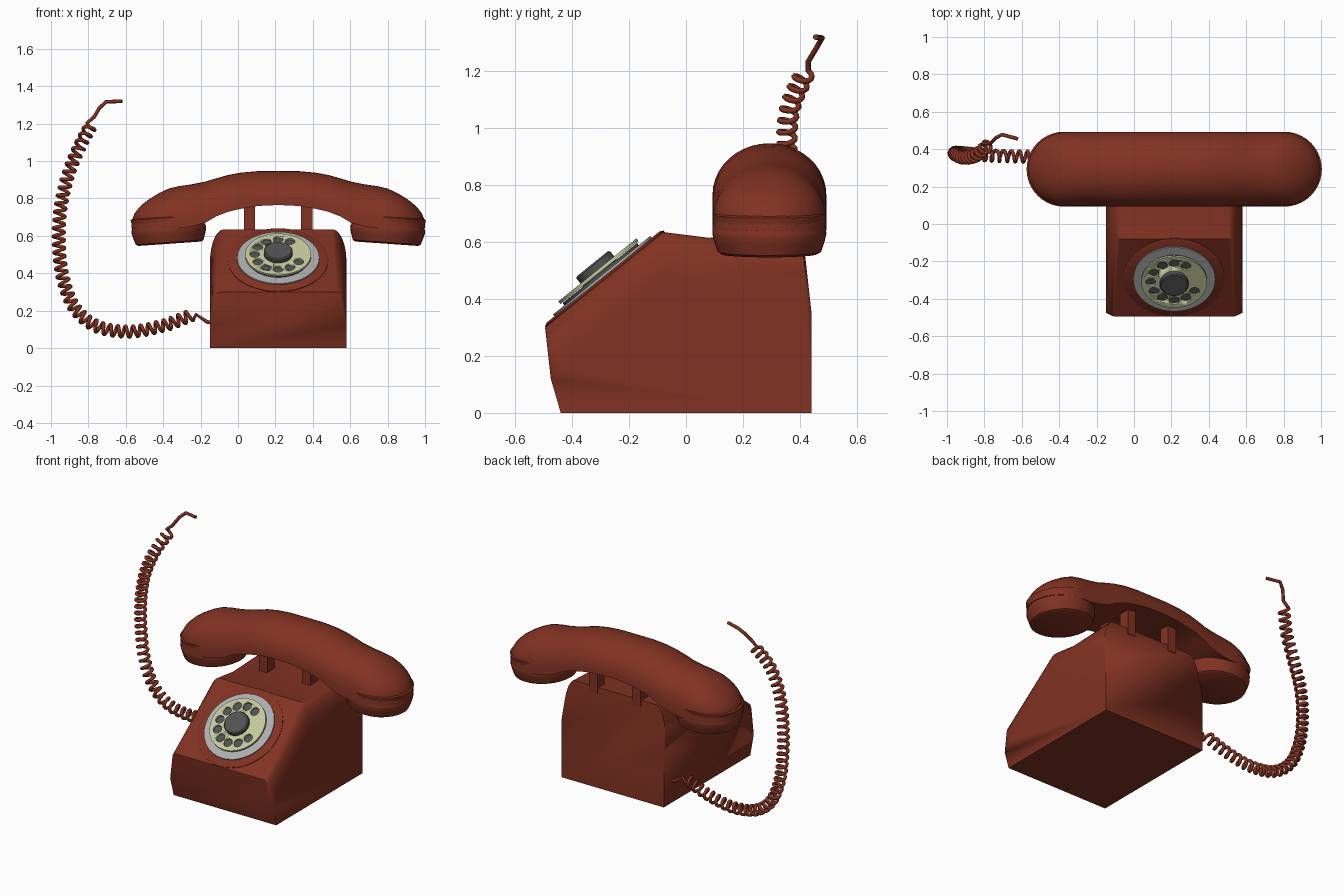
import bpy, bmesh
from math import sin, cos, pi, radians, sqrt, atan2
from mathutils import Matrix, Vector

if "Cube" in bpy.data.objects:
    bpy.data.objects.remove(bpy.data.objects["Cube"])

CX = 0.215          # centre of the phone in x
HY = 0.293          # centre of the handset in y


def material(name, rgb):
    m = bpy.data.materials.new(name)
    m.diffuse_color = (*rgb, 1)
    m.use_nodes = True
    m.node_tree.nodes["Principled BSDF"].inputs["Base Color"].default_value = m.diffuse_color
    return m


RED = material("red_plastic", (0.22, 0.032, 0.016))
CREAM = material("cream_plate", (0.56, 0.59, 0.34))
DARK = material("dark_grey", (0.085, 0.085, 0.085))
SILVER = material("light_grey", (0.42, 0.42, 0.42))


def smooth(ob, angle=35):
    bpy.ops.object.select_all(action='DESELECT')
    ob.select_set(True)
    bpy.context.view_layer.objects.active = ob
    bpy.ops.object.shade_smooth_by_angle(angle=radians(angle))


def loft(name, rings, mat, matrix=Matrix()):
    """Skin closed rings and cap both ends."""
    bm = bmesh.new()
    vs = [[bm.verts.new(matrix @ Vector(p)) for p in r] for r in rings]
    n = len(vs[0])
    for a, b in zip(vs, vs[1:]):
        for i in range(n):
            bm.faces.new((a[i], a[(i + 1) % n], b[(i + 1) % n], b[i]))
    bm.faces.new(vs[0])
    bm.faces.new(vs[-1])
    bmesh.ops.remove_doubles(bm, verts=bm.verts, dist=1e-5)
    bmesh.ops.recalc_face_normals(bm, faces=bm.faces)
    me = bpy.data.meshes.new(name)
    bm.to_mesh(me)
    bm.free()
    ob = bpy.data.objects.new(name, me)
    bpy.context.collection.objects.link(ob)
    me.materials.append(mat)
    smooth(ob)
    return ob


def lathe(name, profile, mat, matrix, n=40):
    rings = [[(r * cos(2 * pi * i / n), r * sin(2 * pi * i / n), z) for i in range(n)]
             for r, z in profile]
    return loft(name, rings, mat, matrix)


# Body: stations around the side profile (centre yz, side yz, corner width)
stations = [
    ((-0.44, 0.0), (-0.44, 0.0), 0),
    ((-0.475, 0.12), (-0.475, 0.12), 0),
    ((-0.495, 0.30), (-0.42, 0.175), 0.05),
    ((-0.08, 0.635), (-0.08, 0.46), 0.075),
    ((0.08, 0.615), (0.05, 0.42), 0.075),
    ((0.41, 0.63), (0.42, 0.38), 0.075),
    ((0.44, 0.36), (0.44, 0.36), 0),
    ((0.44, 0.0), (0.44, 0.0), 0),
]
STEPS = 7
columns = []
for side in (-1, 1):
    half = []
    for k in range(STEPS + 1):
        a = pi / 2 * k / STEPS
        half.append([(CX + side * (0.365 - w * (1 - cos(a))),
                      s[0] + (c[0] - s[0]) * sin(a),
                      s[1] + (c[1] - s[1]) * sin(a)) for c, s, w in stations])
    columns += half if side < 0 else half[::-1]
loft("body", columns, RED)

# Cradle posts
for x in (-0.153, 0.153):
    for y in (-0.09, 0.09):
        loft("cradle_post", [[(CX + x + 0.03 * i, HY + y + 0.035 * j, z)
                              for i, j in ((-1, -1), (1, -1), (1, 1), (-1, 1))]
                             for z in (0.59, 0.768)], RED)

# Handset handle: distance from centre, underside z, top z
sections = [
    (0.0, 0.765, 0.947), (0.11, 0.76, 0.946), (0.20, 0.745, 0.938), (0.27, 0.728, 0.925),
    (0.33, 0.705, 0.908), (0.39, 0.67, 0.89), (0.465, 0.65, 0.875), (0.53, 0.64, 0.866),
    (0.585, 0.64, 0.853), (0.635, 0.64, 0.83), (0.68, 0.64, 0.803), (0.715, 0.64, 0.778),
    (0.745, 0.64, 0.75), (0.768, 0.64, 0.72), (0.78, 0.64, 0.69), (0.784, 0.64, 0.665),
]


def handle_ring(u, zb, zt, side):
    hw = 0.2 if u < 0.585 else sqrt(max(0.2 ** 2 - (u - 0.585) ** 2, 0))
    e = 1 - 0.5 * min(u, 0.55)
    return [(CX + side * u, HY + hw * cos(pi * i / 20),
             zb + (zt - zb) * max(sin(pi * i / 20), 0) ** e) for i in range(21)]


rings = [handle_ring(*s, -1) for s in sections[::-1]] + [handle_ring(*s, 1) for s in sections[1:]]
loft("handset_handle", rings, RED)

# Ear and mouth cups, tilted slightly inward
cup = [(0.168, 0), (0.182, 0.008), (0.194, 0.045), (0.2, 0.07), (0.199, 0.085),
       (0.194, 0.095), (0.197, 0.12), (0.2, 0.14), (0.15, 0.17)]
for side, name in ((-1, "ear_cup"), (1, "mouth_cup")):
    m = Matrix.Translation((CX + side * 0.58, HY, 0.558)) @ Matrix.Rotation(side * radians(4), 4, 'Y')
    lathe(name, cup, RED, m)

# Dial stack on the sloping face
tilt = atan2(0.335, 0.415)
dial = Matrix.Translation((CX, -0.285, 0.4695)) @ Matrix.Rotation(tilt, 4, 'X')
lathe("dial_bezel", [(0.268, -0.02), (0.268, 0.003), (0.255, 0.01)], RED, dial, 48)
lathe("dial_ring", [(0.22, 0.0), (0.22, 0.018)], SILVER, dial, 48)
lathe("dial_backing", [(0.168, 0.01), (0.168, 0.028)], DARK, dial, 48)
plate = lathe("finger_plate", [(0.176, 0.03), (0.176, 0.042)], CREAM, dial, 48)
lathe("dial_hub", [(0.076, 0.028), (0.076, 0.064), (0.07, 0.07)], DARK, dial)

# Ten finger holes cut through the plate
for k in range(10):
    a = radians(60 + 30 * k)
    spot = dial @ Matrix.Translation((0.126 * cos(a), 0.126 * sin(a), 0))
    cutter = lathe("hole_cutter", [(0.027, 0.02), (0.027, 0.06)], CREAM, spot, 16)
    cutter.hide_render = True
    cutter.hide_set(True)
    mod = plate.modifiers.new("hole", 'BOOLEAN')
    mod.operation = 'DIFFERENCE'
    mod.solver = 'EXACT'
    mod.object = cutter
bpy.context.view_layer.objects.active = plate
plate.select_set(True)
for mod in list(plate.modifiers):
    bpy.ops.object.modifier_apply(modifier=mod.name)
for ob in list(bpy.data.objects):
    if ob.name.startswith("hole_cutter"):
        bpy.data.objects.remove(ob)

# Coiled cord: helix around a smooth centre path
path = [Vector(p) for p in (
    (-0.25, 0.35, 0.175), (-0.40, 0.355, 0.12), (-0.58, 0.36, 0.088), (-0.75, 0.365, 0.115),
    (-0.87, 0.375, 0.21), (-0.935, 0.38, 0.37), (-0.957, 0.38, 0.55), (-0.95, 0.37, 0.74),
    (-0.91, 0.355, 0.92), (-0.85, 0.365, 1.07), (-0.78, 0.42, 1.20))]
ext = [2 * path[0] - path[1]] + path + [2 * path[-1] - path[-2]]
line = []
for p0, p1, p2, p3 in zip(ext, ext[1:], ext[2:], ext[3:]):
    for k in range(48):
        t = k / 48
        line.append(0.5 * (2 * p1 + (p2 - p0) * t + (2 * p0 - 5 * p1 + 4 * p2 - p3) * t * t
                           + (3 * p1 - p0 - 3 * p2 + p3) * t ** 3))
coil, travelled = [], 0
for a, b in zip(line, line[1:]):
    tangent = (b - a).normalized()
    n = tangent.cross(Vector((0, 1, 0))).normalized()
    angle = 2 * pi * travelled / 0.043
    coil.append(a + 0.029 * (cos(angle) * n + sin(angle) * tangent.cross(n)))
    travelled += (b - a).length
points = [Vector((-0.13, 0.35, 0.135)), Vector((-0.165, 0.35, 0.14)), Vector((-0.225, 0.35, 0.18))] + coil
points += [Vector((-0.77, 0.43, 1.235)), Vector((-0.74, 0.46, 1.285)),
           Vector((-0.705, 0.478, 1.317)), Vector((-0.62, 0.455, 1.32))]
curve = bpy.data.curves.new("cord", 'CURVE')
curve.dimensions = '3D'
curve.bevel_depth = 0.01
curve.bevel_resolution = 2
curve.use_fill_caps = True
spline = curve.splines.new('POLY')
spline.points.add(len(points) - 1)
for sp, p in zip(spline.points, points):
    sp.co = (*p, 1)
cord = bpy.data.objects.new("cord", curve)
bpy.context.collection.objects.link(cord)
curve.materials.append(RED)
bpy.ops.object.select_all(action='DESELECT')
cord.select_set(True)
bpy.context.view_layer.objects.active = cord
bpy.ops.object.convert(target='MESH')
smooth(bpy.context.object, 50)
